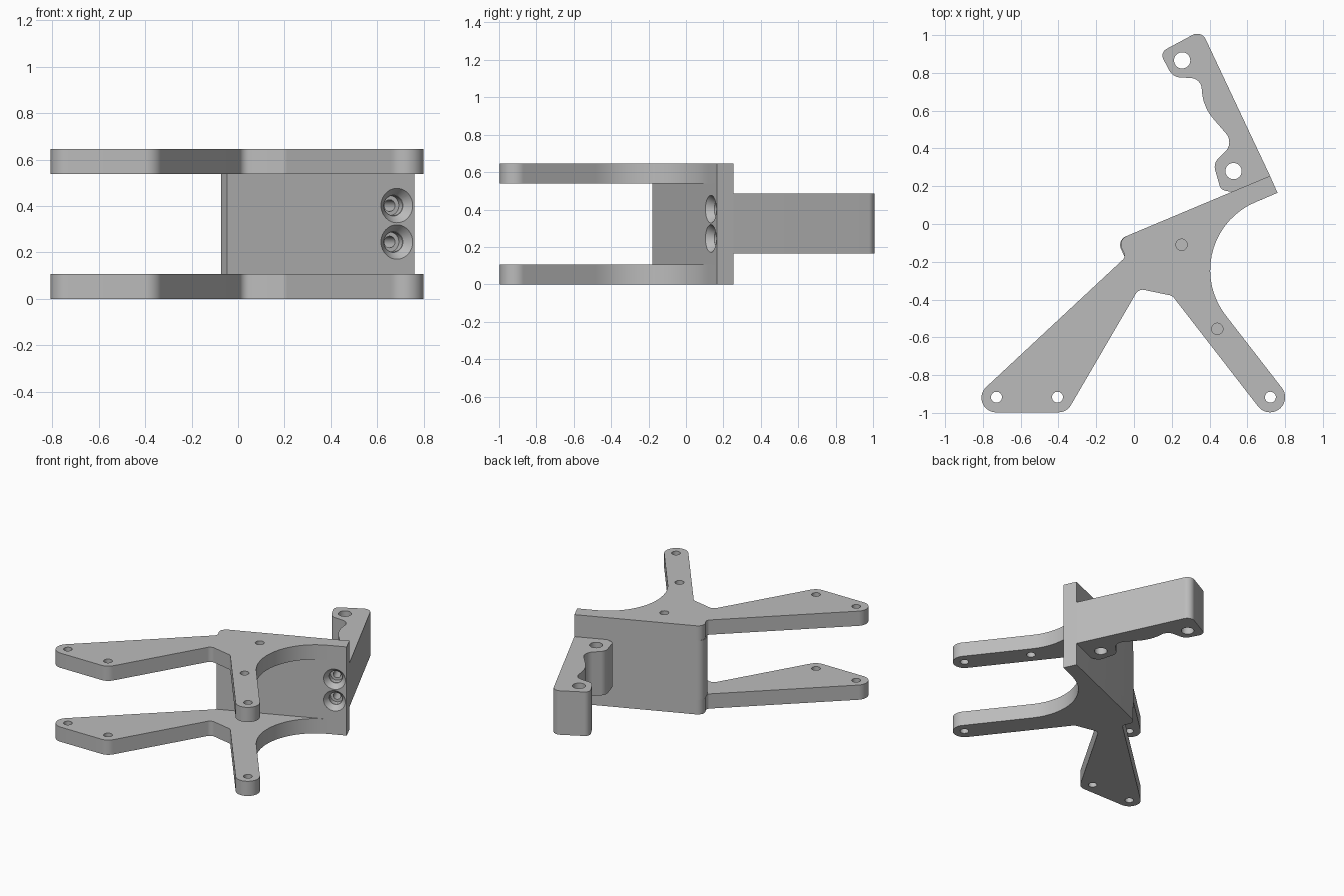
import bpy, bmesh, math
from mathutils import Vector

cube = bpy.data.objects.get("Cube")
if cube:
    bpy.data.objects.remove(cube, do_unlink=True)

PLATE, TOP = 0.107, 0.645

grey = bpy.data.materials.new("plain grey")
grey.use_nodes = True
grey.diffuse_color = (0.5, 0.5, 0.5, 1)
grey.node_tree.nodes["Principled BSDF"].inputs["Base Color"].default_value = (0.5, 0.5, 0.5, 1)


def rounded(corners):
    """Outline from (x, y, fillet radius) corners."""
    out = []
    for i, (x, y, r) in enumerate(corners):
        p = Vector((x, y))
        if r == 0:
            out.append(p)
            continue
        a = (Vector(corners[i - 1][:2]) - p).normalized()
        b = (Vector(corners[(i + 1) % len(corners)][:2]) - p).normalized()
        half = a.angle(b) / 2
        centre = p + (a + b).normalized() * (r / math.sin(half))
        start = p + a * (r / math.tan(half)) - centre
        end = p + b * (r / math.tan(half)) - centre
        a0 = math.atan2(start.y, start.x)
        sweep = math.atan2(start.x * end.y - start.y * end.x, start.dot(end))
        n = max(4, int(abs(sweep) / math.radians(6)))
        for k in range(n + 1):
            t = a0 + sweep * k / n
            out.append(centre + Vector((math.cos(t), math.sin(t))) * r)
    return out


def finish(name, bm):
    bmesh.ops.recalc_face_normals(bm, faces=bm.faces)
    mesh = bpy.data.meshes.new(name)
    bm.to_mesh(mesh)
    bm.free()
    mesh.materials.append(grey)
    obj = bpy.data.objects.new(name, mesh)
    bpy.context.collection.objects.link(obj)
    return obj


def slab(name, corners, z0, z1):
    bm = bmesh.new()
    face = bm.faces.new([bm.verts.new((p.x, p.y, z0)) for p in rounded(corners)])
    top = bmesh.ops.extrude_face_region(bm, geom=[face])["geom"]
    verts = [v for v in top if isinstance(v, bmesh.types.BMVert)]
    bmesh.ops.translate(bm, verts=verts, vec=(0, 0, z1 - z0))
    return finish(name, bm)


def cutter(start, axis, length, r1, r2):
    bm = bmesh.new()
    bmesh.ops.create_cone(bm, cap_ends=True, segments=40, radius1=r1, radius2=r2, depth=length)
    obj = finish("cutter", bm)
    obj.hide_render = True
    obj.location = Vector(start) + axis * (length / 2)
    obj.rotation_mode = 'QUATERNION'
    obj.rotation_quaternion = axis.to_track_quat('Z', 'Y')
    return obj


def select(obj):
    bpy.ops.object.select_all(action='DESELECT')
    obj.select_set(True)
    bpy.context.view_layer.objects.active = obj


def cut(obj, cutters):
    select(obj)
    for c in cutters:
        mod = obj.modifiers.new("hole", 'BOOLEAN')
        mod.operation, mod.solver, mod.object = 'DIFFERENCE', 'EXACT', c
        bpy.ops.object.modifier_apply(modifier=mod.name)


# Outlines: three-footed plate, connecting wall, scalloped arm
plate_outline = [
    (0.76, 0.165, 0), (0.72, 0.255, 0), (-0.09, -0.085, 0.05), (-0.042, -0.173, 0.03),
    (-0.926, -0.997, 0.077), (-0.356, -0.997, 0.077), (0.025, -0.343, 0.04),
    (0.203, -0.38, 0.04), (0.706, -1.029, 0.0795), (0.832, -0.931, 0.0795),
    (0.175, -0.083, 0.39)]
wall_outline = [(0.76, 0.165, 0), (0.72, 0.255, 0), (-0.09, -0.085, 0.05), (-0.048, -0.178, 0)]
arm_outline = [
    (0.72, 0.255, 0), (0.357, 1.026, 0.05), (0.137, 0.908, 0.04), (0.205, 0.778, 0.07),
    (0.355, 0.77, 0.06), (0.365, 0.62, 0.25), (0.53, 0.43, 0.07), (0.42, 0.32, 0.06),
    (0.46, 0.18, 0.04), (0.53, 0.168, 0)]

bottom_plate = slab("bottom_plate", plate_outline, 0, PLATE)
top_plate = slab("top_plate", plate_outline, TOP - PLATE, TOP)
wall = slab("connecting_wall", wall_outline, PLATE, TOP - PLATE)
arm = slab("mounting_arm", arm_outline, 0.165, 0.485)

# Vertical holes in feet, top plate and arm
UP = Vector((0, 0, 1))


def drill(x, y, r):
    return cutter((x, y, -0.1), UP, 0.9, r, r)


feet = [drill(x, -0.917, 0.029) for x in (-0.728, -0.405, 0.722)]
extra = [drill(0.252, -0.11, 0.03), drill(0.441, -0.555, 0.03)]
eyes = [drill(0.255, 0.866, 0.043), drill(0.527, 0.28, 0.043)]

# Stepped countersunk screw holes through the wall into the arm
into = Vector((-0.391, 0.92, 0))
into.normalize()
screws = []
for z in (0.245, 0.402):
    mouth = Vector((0.685, 0.132, z))
    screws += [cutter(mouth - into * 0.02, into, 0.06, 0.09, 0.045),
               cutter(mouth, into, 0.08, 0.043, 0.043),
               cutter(mouth, into, 0.25, 0.025, 0.025)]

cut(bottom_plate, feet)
cut(top_plate, feet + extra)
cut(wall, screws)
cut(arm, eyes + screws)

for c in feet + extra + eyes + screws:
    bpy.data.objects.remove(c, do_unlink=True)
for part in (bottom_plate, top_plate, wall, arm):
    select(part)
    bpy.ops.object.shade_smooth_by_angle(angle=math.radians(30))
